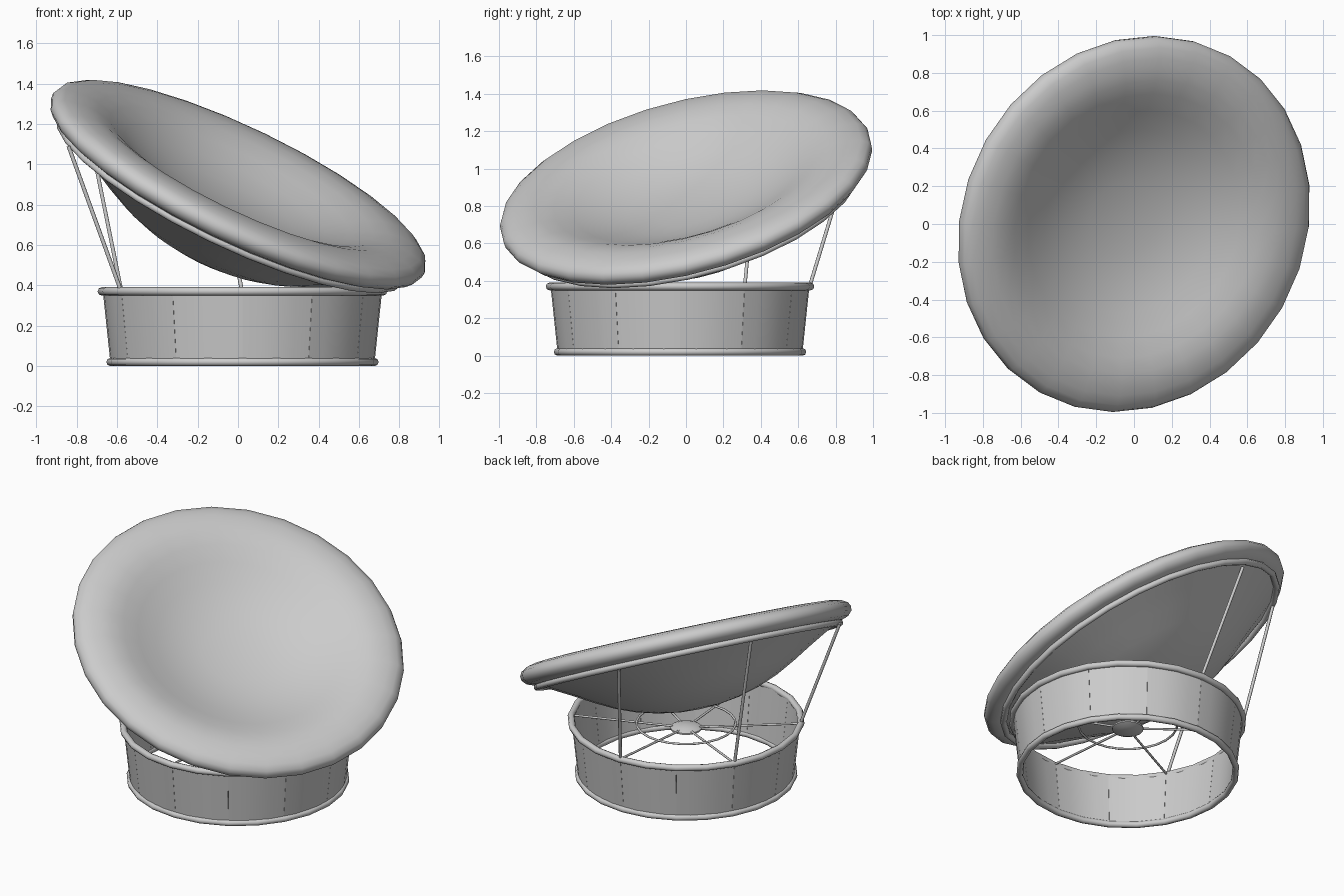
import bpy, bmesh, math
from mathutils import Vector, Matrix

if "Cube" in bpy.data.objects:
    bpy.data.objects.remove(bpy.data.objects["Cube"])


def finish(name, bm, matrix, angle=50):
    me = bpy.data.meshes.new(name)
    bmesh.ops.recalc_face_normals(bm, faces=bm.faces)
    bm.to_mesh(me)
    bm.free()
    ob = bpy.data.objects.new(name, me)
    bpy.context.collection.objects.link(ob)
    ob.matrix_world = matrix
    bpy.ops.object.select_all(action='DESELECT')
    ob.select_set(True)
    bpy.context.view_layer.objects.active = ob
    bpy.ops.object.shade_smooth_by_angle(angle=math.radians(angle))
    return ob


def lathe(name, profile, sides, matrix, closed=False, angle=50):
    """Spin (radius, height) points around local z."""
    bm = bmesh.new()
    vs = [bm.verts.new((r, 0, h)) for r, h in profile]
    n = len(vs)
    es = [bm.edges.new((vs[i], vs[(i + 1) % n])) for i in range(n if closed else n - 1)]
    bmesh.ops.spin(bm, geom=vs + es, cent=(0, 0, 0), axis=(0, 0, 1),
                   angle=2 * math.pi, steps=sides)
    bmesh.ops.remove_doubles(bm, verts=bm.verts, dist=1e-4)
    return finish(name, bm, matrix, angle)


def hoop(name, radius, height, tube, sides, matrix):
    prof = [(radius + tube * math.cos(a), height + tube * math.sin(a))
            for a in (math.tau * i / 8 for i in range(8))]
    return lathe(name, prof, sides, matrix, closed=True, angle=70)


def rod(name, a, b, radius):
    a, b = Vector(a), Vector(b)
    bm = bmesh.new()
    bmesh.ops.create_cone(bm, cap_ends=True, segments=8, radius1=radius,
                          radius2=radius, depth=(b - a).length)
    m = Matrix.Translation((a + b) / 2) @ (b - a).to_track_quat('Z', 'Y').to_matrix().to_4x4()
    return finish(name, bm, m)


def polar(r, deg, z):
    return base_mid + Vector((r * math.cos(math.radians(deg)), r * math.sin(math.radians(deg)), z))


base_mid = Vector((0.022, -0.032, 0))
base = Matrix.Translation(base_mid)
tilt = Vector((0.42, -0.238, 0.876)).to_track_quat('Z', 'Y').to_matrix().to_4x4()
dish = Matrix.Translation((-0.004, 0.003, 0.89)) @ tilt

# base hoops
hoop("base_bottom_hoop", 0.655, 0.02, 0.02, 24, base)
hoop("base_top_hoop", 0.697, 0.37, 0.021, 24, base)

# drum wall: twelve curved panels with fine seams
bm = bmesh.new()
for k in range(12):
    a0 = math.radians(30 * k + 0.05)
    step = math.radians(29.9) / 4
    rows = []
    for i in range(5):
        c, s = math.cos(a0 + step * i), math.sin(a0 + step * i)
        rows.append([bm.verts.new((r * c, r * s, z)) for r, z in
                     ((0.655, 0.02), (0.692, 0.37), (0.677, 0.37), (0.640, 0.02))])
    for p, q in zip(rows, rows[1:]):
        for j in range(4):
            bm.faces.new((p[j], q[j], q[(j + 1) % 4], p[(j + 1) % 4]))
    bm.faces.new(rows[0])
    bm.faces.new(rows[-1])
finish("drum_panels", bm, base)

# wheel-like support: hub, inner ring, six sloping spokes
lathe("hub", [(0, 0.34), (0.06, 0.335), (0.095, 0.32), (0.095, 0.31), (0.06, 0.295), (0, 0.29)], 16, base)
hoop("inner_ring", 0.3, 0.345, 0.007, 24, base)
for k in range(6):
    rod(f"spoke_{k}", polar(0.05, 30 + 60 * k, 0.32), polar(0.685, 30 + 60 * k, 0.37), 0.007)

# back struts from drum to dish frame
for k, top in enumerate([(-0.12, 0.88, 1.09), (-0.76, 0.40, 1.27), (-0.84, -0.42, 1.09)]):
    rod(f"strut_{k}", polar(0.69, 90 + 60 * k, 0.36), top, 0.010)

# dish frame hoop
hoop("dish_frame_hoop", 0.937, -0.066, 0.02, 28, dish)

# bowl shell: rounded bottom, straighter flared sides
rho, mid = 1.21, 0.81
bowl = [(s, mid - math.sqrt(rho * rho - s * s)) for s in (0, 0.12, 0.25, 0.38, 0.5, 0.62)]
lathe("bowl_shell", bowl + [(0.73, -0.165), (0.83, -0.11), (0.93, -0.055)], 28, dish)

# cushion: gently dished top with broad soft lip resting on the frame
cushion = [(0, -0.125), (0.2, -0.115), (0.35, -0.088), (0.5, -0.042), (0.62, 0.011), (0.72, 0.054),
           (0.80, 0.077), (0.86, 0.082), (0.92, 0.078), (0.975, 0.066), (1.01, 0.045), (1.023, 0.02),
           (1.020, -0.008), (0.995, -0.035), (0.955, -0.05), (0.90, -0.05)]
lathe("cushion", cushion, 28, dish, angle=60)
